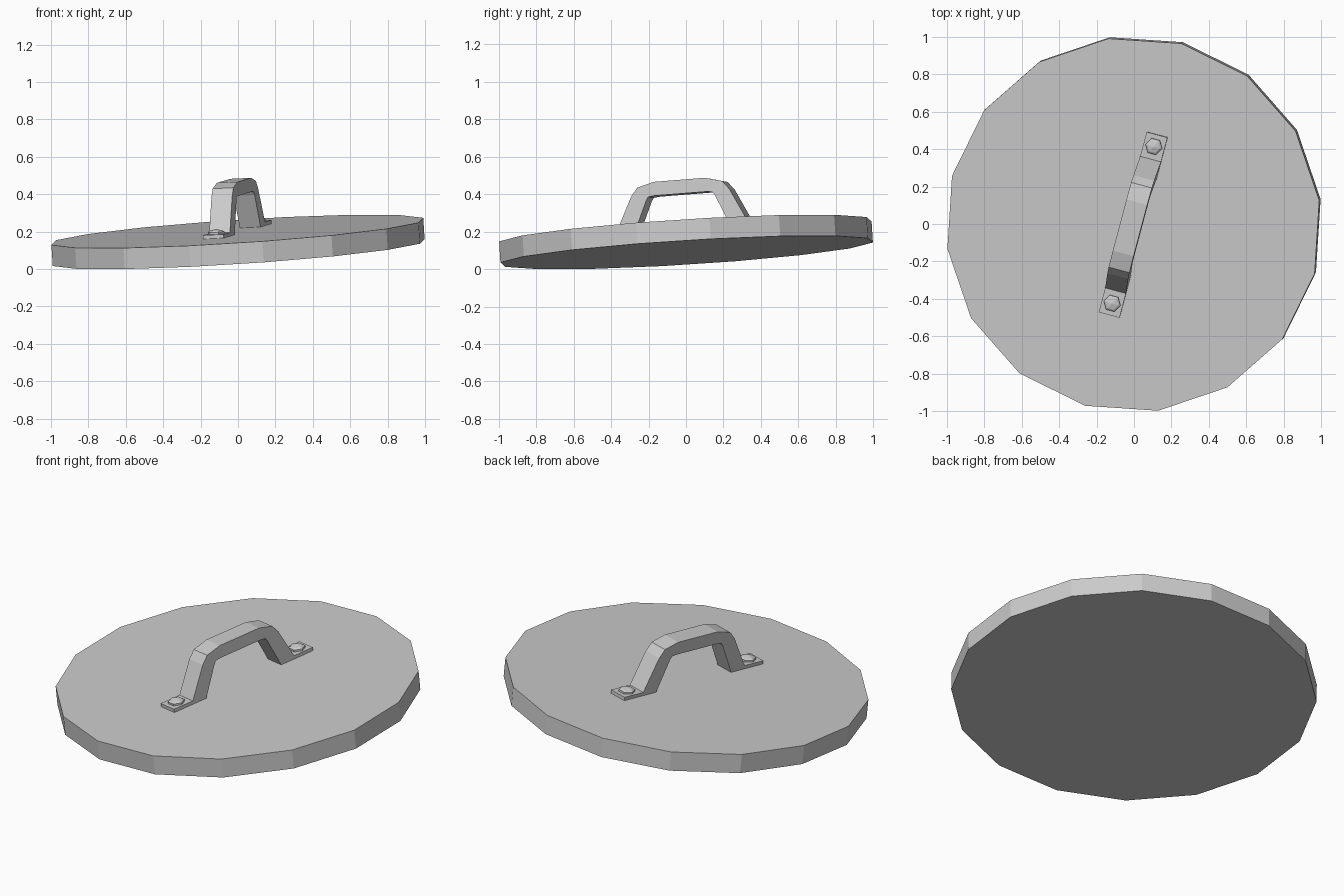
import bpy, bmesh, math
from mathutils import Matrix, Vector

if "Cube" in bpy.data.objects:
    bpy.data.objects.remove(bpy.data.objects["Cube"])

R, T = 1.005, 0.113          # lid radius and thickness
HALF_W = 0.0575              # half width of the handle strap

# The whole lid is turned about z, then tilted
normal = Vector((-0.065, -0.062, 1)).normalized()
tilt = Vector((0, 0, 1)).rotation_difference(normal).to_matrix().to_4x4()
rot = tilt @ Matrix.Rotation(math.radians(-15), 4, 'Z')
ring = [Vector((R * math.cos(k * math.pi / 8), R * math.sin(k * math.pi / 8), -T / 2))
        for k in range(16)]
lift = -min((rot @ p).z for p in ring)
place = Matrix.Translation((0, 0, lift)) @ rot @ Matrix.Translation((0, 0, T / 2))


def finish(name, bm):
    """Turn local geometry (z = 0 on the lid top) into a placed object."""
    bmesh.ops.recalc_face_normals(bm, faces=bm.faces)
    bm.transform(place)
    mesh = bpy.data.meshes.new(name)
    bm.to_mesh(mesh)
    bm.free()
    ob = bpy.data.objects.new(name, mesh)
    bpy.context.collection.objects.link(ob)


# Lid: 16-sided disc
bm = bmesh.new()
bmesh.ops.create_cone(bm, cap_ends=True, segments=16, radius1=R, radius2=R, depth=T,
                      matrix=Matrix.Translation((0, 0, -T / 2)))
finish("lid", bm)

# Handle: mirrored outer/inner profile bands joined across the width
outer = [(0.5, 0.02), (0.365, 0.02), (0.272, 0.205), (0.235, 0.25), (0.142, 0.274)]
inner = [(0.5, 0.0), (0.27, 0.0), (0.19, 0.178), (0.178, 0.196), (0.142, 0.2)]
mirror = lambda pts: pts + [(-s, h) for s, h in reversed(pts)]
bm = bmesh.new()
rows = []
for (so, ho), (si, hi) in zip(mirror(outer), mirror(inner)):
    rows.append([bm.verts.new(p) for p in ((-HALF_W, so, ho), (HALF_W, so, ho),
                                           (HALF_W, si, hi), (-HALF_W, si, hi))])
for a, b in zip(rows, rows[1:]):
    for k in range(4):
        n = (k + 1) % 4
        bm.faces.new((a[k], a[n], b[n], b[k]))
bm.faces.new(rows[0])
bm.faces.new(rows[-1])
finish("handle", bm)

# Bolts: hexagonal heads with a chamfer and a low pointed crown
for side, label in ((-1, "front"), (1, "back")):
    bm = bmesh.new()
    y = side * 0.435
    rings = []
    for r, h in ((0.046, 0.015), (0.046, 0.031), (0.035, 0.038)):
        rings.append([bm.verts.new((r * math.cos(k * math.pi / 3),
                                    y + r * math.sin(k * math.pi / 3), h)) for k in range(6)])
    tip = bm.verts.new((0, y, 0.046))
    for k in range(6):
        n = (k + 1) % 6
        for lo, hi in zip(rings, rings[1:]):
            bm.faces.new((lo[k], lo[n], hi[n], hi[k]))
        bm.faces.new((rings[-1][k], rings[-1][n], tip))
    bm.faces.new(rings[0])
    finish(label + "_bolt", bm)
